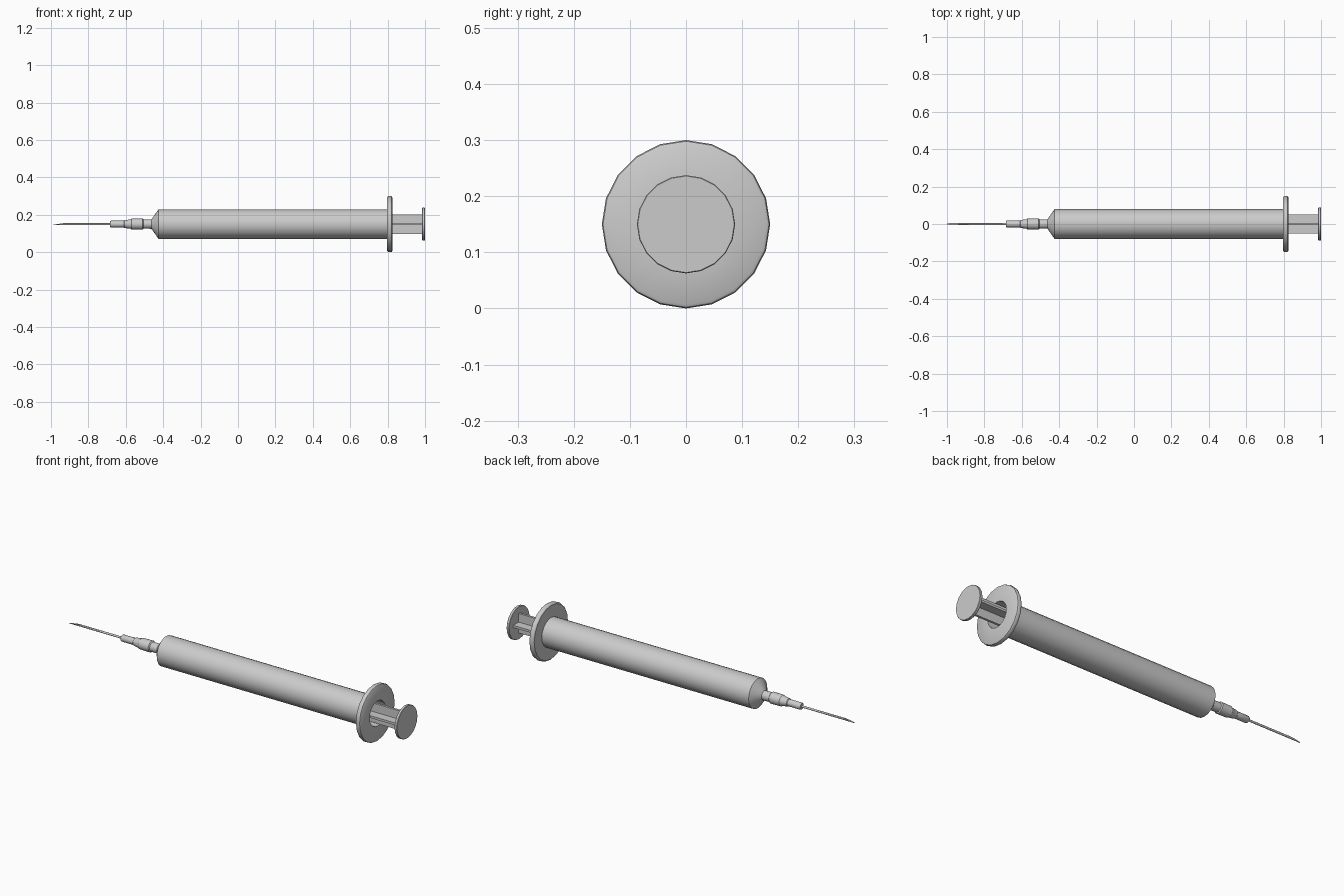
import bpy, bmesh, math

if "Cube" in bpy.data.objects:
    bpy.data.objects.remove(bpy.data.objects["Cube"])

AXIS_Z = 0.15
SIDES = 20


def finish(name, bm, angle=35):
    bmesh.ops.remove_doubles(bm, verts=bm.verts, dist=1e-5)
    bmesh.ops.recalc_face_normals(bm, faces=bm.faces)
    mesh = bpy.data.meshes.new(name)
    bm.to_mesh(mesh)
    bm.free()
    obj = bpy.data.objects.new(name, mesh)
    obj.location.z = AXIS_Z
    bpy.context.collection.objects.link(obj)
    bpy.ops.object.select_all(action='DESELECT')
    obj.select_set(True)
    bpy.context.view_layer.objects.active = obj
    bpy.ops.object.shade_smooth_by_angle(angle=math.radians(angle))
    return obj


def lathe(profile, closed=False):
    """Spin (x, radius) points about the long axis."""
    bm = bmesh.new()
    verts = [bm.verts.new((x, 0, r)) for x, r in profile]
    n = len(verts)
    edges = [bm.edges.new((verts[i], verts[(i + 1) % n]))
             for i in range(n if closed else n - 1)]
    bmesh.ops.spin(bm, geom=verts + edges, cent=(0, 0, 0), axis=(1, 0, 0),
                   angle=math.tau, steps=SIDES, use_duplicate=False)
    bmesh.ops.remove_doubles(bm, verts=bm.verts, dist=1e-5)
    return bm


# Barrel: luer tip, shoulder, hollow tube
finish("barrel", lathe([(-0.56, 0), (-0.56, 0.024), (-0.463, 0.025), (-0.425, 0.079),
                        (0.81, 0.079), (0.81, 0.067), (-0.42, 0.067), (-0.45, 0.015),
                        (-0.45, 0)]))

# Finger flange: ring with softened rim
finish("finger_flange", lathe([(0.797, 0.067), (0.797, 0.143), (0.801, 0.148), (0.806, 0.15),
                               (0.817, 0.15), (0.822, 0.148), (0.825, 0.143),
                               (0.825, 0.067)], closed=True))

# Needle hub: stepped collar
finish("needle_hub", lathe([(-0.685, 0), (-0.685, 0.015), (-0.68, 0.018), (-0.61, 0.018),
                            (-0.607, 0.021), (-0.575, 0.025), (-0.57, 0.029), (-0.51, 0.030),
                            (-0.505, 0.024), (-0.505, 0)]))

# Needle: thin tube with a slanted tip
R = 0.0055
bm = lathe([(-1.0, R), (-0.67, R), (-0.67, 0.0035), (-1.0, 0.0035)], closed=True)
for v in bm.verts:
    if v.co.x < -0.9:
        v.co.x = -1.0 + 0.07 * (v.co.z + R) / (2 * R)
finish("needle", bm)

# Plunger rod: plus-shaped cross-section, extruded
T, W = 0.006, 0.052
quarter = [(W, -T), (W, T), (T, T)]
outline = []
for k in range(4):
    c, s = round(math.cos(k * math.pi / 2)), round(math.sin(k * math.pi / 2))
    outline += [(y * c - z * s, y * s + z * c) for y, z in quarter]
bm = bmesh.new()
face = bm.faces.new([bm.verts.new((-0.33, y, z)) for y, z in outline])
ext = bmesh.ops.extrude_face_region(bm, geom=[face])
bmesh.ops.translate(bm, vec=(1.32, 0, 0),
                    verts=[g for g in ext["geom"] if isinstance(g, bmesh.types.BMVert)])
bm.faces.ensure_lookup_table()
finish("plunger_rod", bm)

# Thumb rest disc
finish("thumb_rest", lathe([(0.985, 0), (0.985, 0.086), (0.987, 0.0875), (0.998, 0.0875),
                            (1.0, 0.086), (1.0, 0)]))

# Plunger seal inside the barrel
finish("plunger_seal", lathe([(-0.42, 0), (-0.40, 0.066), (-0.33, 0.066), (-0.33, 0)]))
